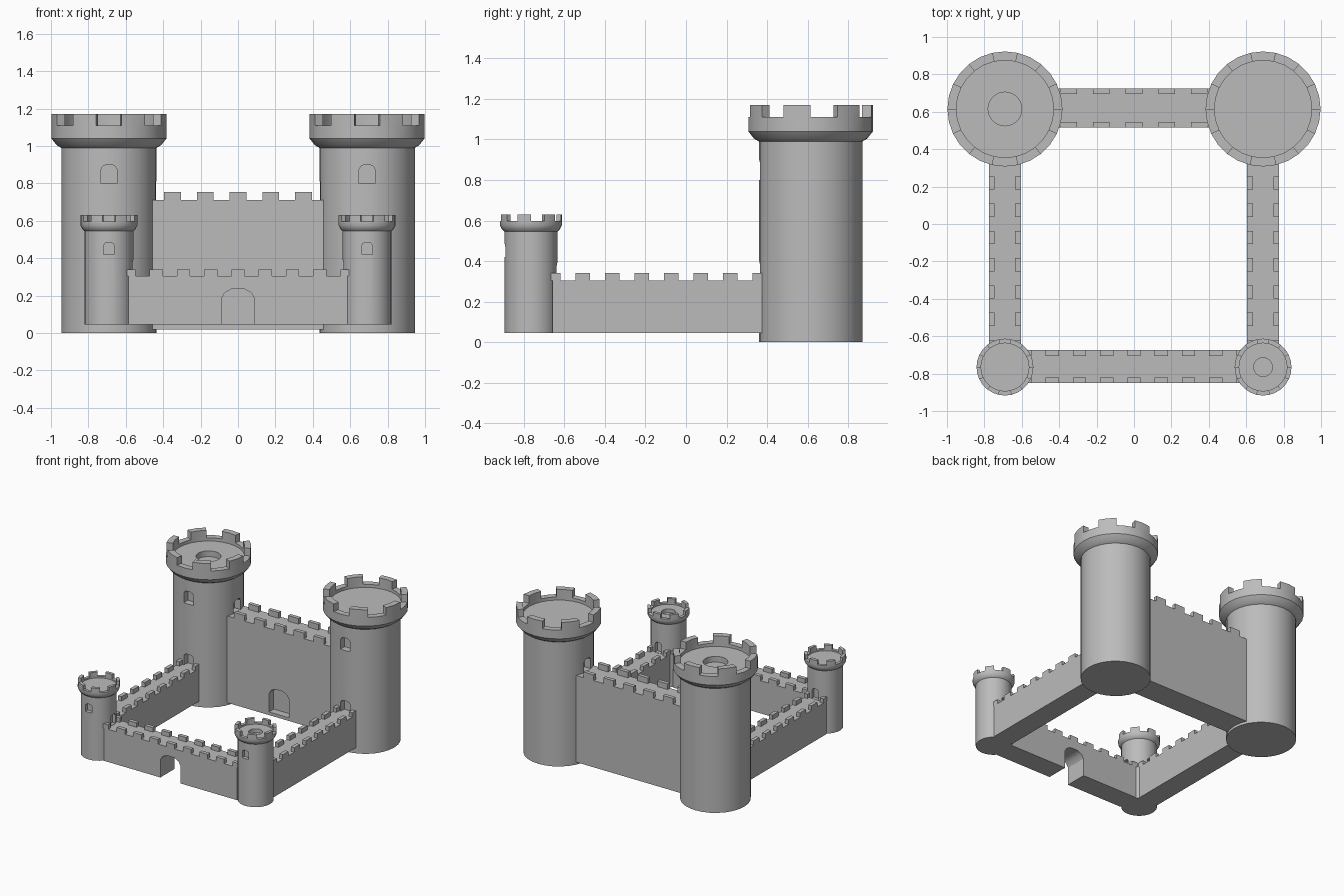
import bpy, bmesh, math
from mathutils import Matrix, Vector

if "Cube" in bpy.data.objects:
    bpy.data.objects.remove(bpy.data.objects["Cube"])

stone = bpy.data.materials.new("grey_stone")
stone.use_nodes = True
GREY = (0.5, 0.5, 0.5, 1)
stone.diffuse_color = GREY
stone.node_tree.nodes["Principled BSDF"].inputs["Base Color"].default_value = GREY
SEGS = 28


def finish(name, bm):
    bmesh.ops.recalc_face_normals(bm, faces=bm.faces)
    mesh = bpy.data.meshes.new(name)
    bm.to_mesh(mesh)
    bm.free()
    mesh.materials.append(stone)
    ob = bpy.data.objects.new(name, mesh)
    bpy.context.collection.objects.link(ob)
    return ob


def add_box(bm, x0, x1, y0, y1, z0, z1):
    m = Matrix.Translation(((x0 + x1) / 2, (y0 + y1) / 2, (z0 + z1) / 2))
    bmesh.ops.create_cube(bm, size=1, matrix=m @ Matrix.Diagonal((x1 - x0, y1 - y0, z1 - z0, 1)))


def add_arch(bm, centre, angle, near, far, half, z0, z1):
    """Arched prism running outwards; angle 0 points to the front."""
    c = half * 0.55
    outline = [(-half, z0), (half, z0), (half, z1 - c), (half * 0.8, z1 - c * 0.4), (half * 0.4, z1),
               (-half * 0.4, z1), (-half * 0.8, z1 - c * 0.4), (-half, z1 - c)]
    m = Matrix.Translation((*centre, 0)) @ Matrix.Rotation(math.radians(angle), 4, 'Z')
    face = bm.faces.new([bm.verts.new(m @ Vector((u, -near, z))) for u, z in outline])
    out = bmesh.ops.extrude_face_region(bm, geom=[face])
    moved = [v for v in out["geom"] if isinstance(v, bmesh.types.BMVert)]
    bmesh.ops.translate(bm, verts=moved, vec=m.to_3x3() @ Vector((0, near - far, 0)))


def cut(ob, arches):
    bm = bmesh.new()
    for a in arches:
        add_arch(bm, *a)
    cutter = finish("cutter", bm)
    cutter.hide_render = True
    mod = ob.modifiers.new("openings", 'BOOLEAN')
    mod.operation, mod.solver, mod.object = 'DIFFERENCE', 'EXACT', cutter
    bpy.context.view_layer.objects.active = ob
    bpy.ops.object.modifier_apply(modifier=mod.name)
    bpy.data.objects.remove(cutter)


def smooth(ob):
    bpy.ops.object.select_all(action='DESELECT')
    ob.select_set(True)
    bpy.context.view_layer.objects.active = ob
    bpy.ops.object.shade_smooth_by_angle(angle=math.radians(30))


def tower(name, centre, profile, merlon_height, openings):
    bm = bmesh.new()
    rings = []
    for r, z in profile:
        rings.append([bm.verts.new((centre[0] + r * math.sin(i * math.tau / SEGS),
                                    centre[1] - r * math.cos(i * math.tau / SEGS), z)) for i in range(SEGS)])
    rim = []
    for k, (a, b) in enumerate(zip(rings, rings[1:])):
        for i in range(SEGS):
            j = (i + 1) % SEGS
            f = bm.faces.new((a[i], a[j], b[j], b[i]))
            # The fifth band is the parapet top: every second pair rises
            if k == 4 and (i + 1) // 2 % 2:
                rim.append(f)
    bm.faces.new(rings[0])
    bm.faces.new(rings[-1])
    bmesh.ops.recalc_face_normals(bm, faces=bm.faces)
    out = bmesh.ops.extrude_face_region(bm, geom=rim)
    bmesh.ops.delete(bm, geom=[f for f in rim if f.is_valid], context='FACES_ONLY')
    moved = [v for v in out["geom"] if isinstance(v, bmesh.types.BMVert)]
    bmesh.ops.translate(bm, verts=moved, vec=(0, 0, merlon_height))
    ob = finish(name, bm)
    cut(ob, openings)
    smooth(ob)


def wall(name, along_x, start, end, inner, outer, z0, z1, z2, merlons, half, arch=None):
    def place(bm, a0, a1, b0, b1, low, high):
        add_box(bm, *((a0, a1, b0, b1) if along_x else (b0, b1, a0, a1)), low, high)
    bm = bmesh.new()
    place(bm, start, end, inner, outer, z0, z1)
    ob = finish(name, bm)
    if arch:
        cut(ob, [arch])
    # Battlements along both edges of the walkway
    bm = bmesh.new()
    bm.from_mesh(ob.data)
    for m in merlons:
        for edge in (inner, outer - 0.03):
            place(bm, m - half, m + half, edge, edge + 0.03, z1, z2)
    bm.to_mesh(ob.data)
    bm.free()
    smooth(ob)


for side, s in (("left", 1), ("right", -1)):
    # Tall rear towers, one with a roof hatch
    c = (s * 0.69, 0.615)
    hatch = [(0.09, 1.085), (0.09, 1.04)] if s < 0 else [(0.09, 1.085)]
    tower("rear_tower_" + side, c,
          [(0.255, 0), (0.255, 0.99), (0.28, 1.005), (0.3075, 1.04), (0.3075, 1.11),
           (0.26, 1.11), (0.26, 1.085)] + hatch, 0.06,
          [(c, 0, 0.2, 0.4, 0.042, 0.80, 0.90), (c, 0, 0.2, 0.4, 0.042, 0.302, 0.40),
           (c, -90 * s, 0.2, 0.4, 0.042, 0.712, 0.81)])
    # Short front towers
    c = (s * 0.69, -0.765)
    hatch = [(0.05, 0.585), (0.05, 0.555)] if s > 0 else [(0.05, 0.585)]
    tower("front_tower_" + side, c,
          [(0.13, 0.045), (0.13, 0.545), (0.142, 0.555), (0.152, 0.575), (0.152, 0.597),
           (0.128, 0.597), (0.128, 0.585)] + hatch, 0.034,
          [(c, 0, 0.1, 0.2, 0.028, 0.42, 0.485), (c, 180, 0.1, 0.2, 0.028, 0.307, 0.39),
           (c, -90 * s, 0.1, 0.2, 0.028, 0.307, 0.39)])
    # Side walls
    x0, x1 = sorted((s * 0.605, s * 0.775))
    wall("side_wall_" + side, False, -0.66, 0.39, x0, x1, 0.045, 0.305, 0.34,
         [-0.655 + 0.1457 * i for i in range(8)], 0.036)

# Front wall with an open gateway
wall("front_wall", True, -0.585, 0.585, -0.85, -0.675, 0.045, 0.305, 0.34,
     [0.1457 * i for i in range(-4, 5)], 0.036, ((0, -0.76), 0, -0.2, 0.2, 0.088, 0, 0.235))

# Rear wall with a recessed doorway facing the courtyard
wall("rear_wall", True, -0.46, 0.46, 0.515, 0.725, 0.02, 0.71, 0.755,
     [0.175 * i for i in range(-2, 3)], 0.045, ((0, 0.62), 0, 0.045, 0.2, 0.088, 0.045, 0.24))
